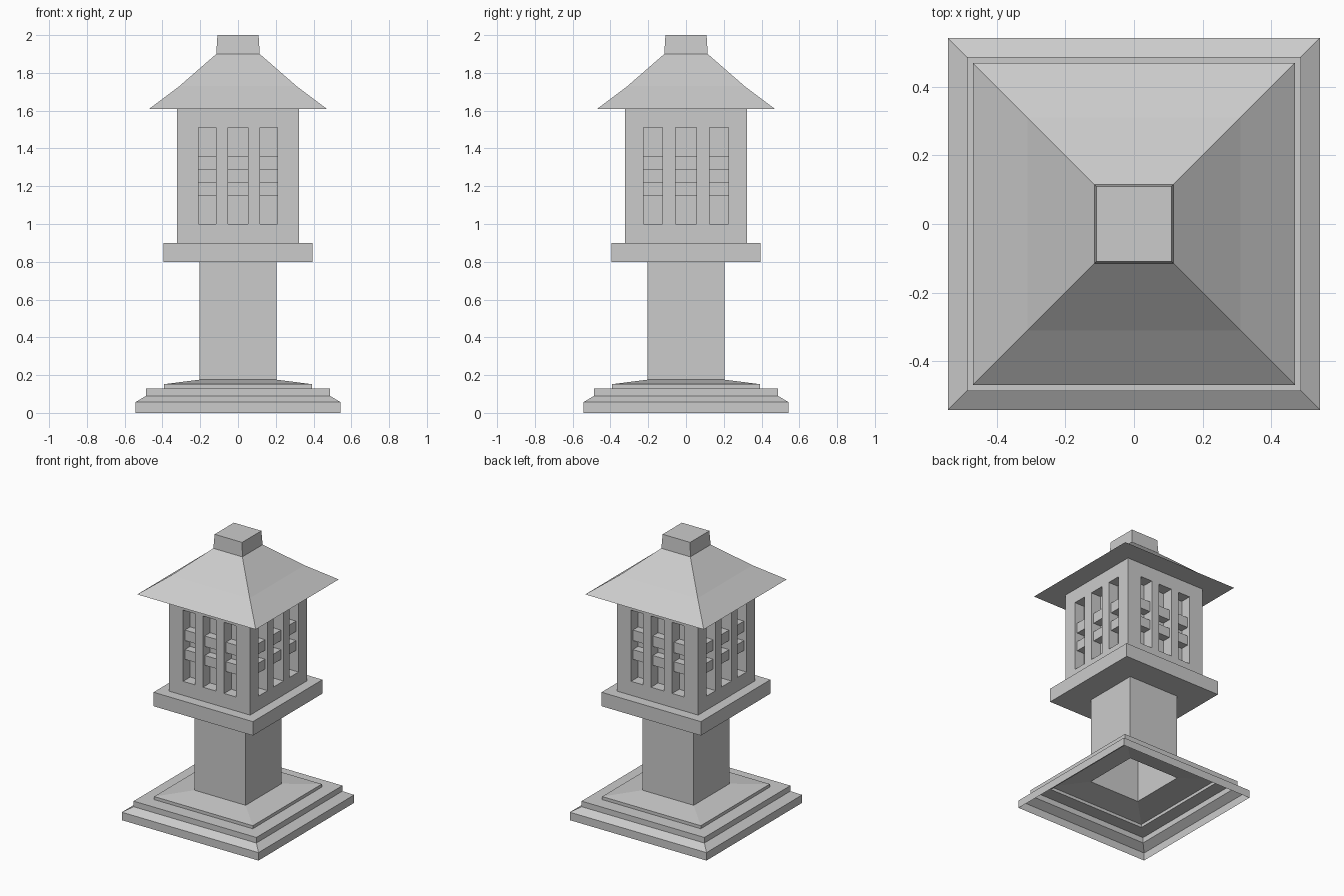
import bpy, bmesh
from math import pi
from mathutils import Matrix, Vector

if "Cube" in bpy.data.objects:
    bpy.data.objects.remove(bpy.data.objects["Cube"])


def finish(name, bm):
    bmesh.ops.remove_doubles(bm, verts=bm.verts, dist=1e-5)
    mesh = bpy.data.meshes.new(name)
    bm.to_mesh(mesh)
    bm.free()
    obj = bpy.data.objects.new(name, mesh)
    bpy.context.collection.objects.link(obj)
    return obj


def square_loft(name, profile, cap_bottom=True, cap_top=True):
    """Stack square rings given as (half width, height)."""
    bm = bmesh.new()
    rings = [[bm.verts.new((sx * h, sy * h, z))
              for sx, sy in ((-1, -1), (1, -1), (1, 1), (-1, 1))]
             for h, z in profile]
    for a, b in zip(rings, rings[1:]):
        for i in range(4):
            j = (i + 1) % 4
            bm.faces.new((a[i], a[j], b[j], b[i]))
    if cap_bottom:
        bm.faces.new(rings[0][::-1])
    if cap_top:
        bm.faces.new(rings[-1])
    return finish(name, bm)


def add_box(bm, lo, hi, rot):
    lo, hi = Vector(lo), Vector(hi)
    m = rot @ Matrix.Translation((lo + hi) / 2) @ Matrix.Diagonal((*(hi - lo), 1))
    bmesh.ops.create_cube(bm, size=1, matrix=m)


# Hollow stepped base flowing into the pillar, open underneath
square_loft("base_and_pillar",
            [(0.542, 0), (0.542, 0.057), (0.487, 0.09), (0.487, 0.13),
             (0.391, 0.13), (0.391, 0.152), (0.203, 0.176), (0.203, 0.8)],
            cap_bottom=False, cap_top=False)

# Platform under the lantern chamber
square_loft("platform", [(0.394, 0.8), (0.394, 0.9)])

# Roof with a slight flare, and its cap
square_loft("roof", [(0.47, 1.61), (0.31, 1.73), (0.115, 1.9)])
square_loft("roof_cap", [(0.115, 1.9), (0.109, 2.0)])

# Lantern chamber: four walls with recessed windows, plus lattice bars
HALF, Z0, Z1 = 0.322, 0.9, 1.61
W0, W1, DEPTH = 1.0, 1.51, 0.08
walls, uprights, rails = bmesh.new(), bmesh.new(), bmesh.new()
for side in range(4):
    rot = Matrix.Rotation(side * pi / 2, 4, 'Z')
    w = 0.21 if side % 2 == 0 else 0.225
    y, back = -HALF, -HALF + DEPTH

    def ring(h, yy, lo, hi):
        return [walls.verts.new(rot @ Vector(p)) for p in
                ((-h, yy, lo), (h, yy, lo), (h, yy, hi), (-h, yy, hi))]

    loops = [ring(HALF, y, Z0, Z1), ring(w, y, W0, W1), ring(w, back, W0, W1)]
    for a, b in zip(loops, loops[1:]):
        for i in range(4):
            j = (i + 1) % 4
            walls.faces.new((a[i], a[j], b[j], b[i]))
    walls.faces.new(loops[-1])
    # two uprights flush with the wall, two rails set slightly behind them
    for s in (-1, 1):
        c, half = s * w * 0.4, w * 0.152
        add_box(uprights, (c - half, y, W0), (c + half, back, W1), rot)
    for lo, hi in ((1.15, 1.22), (1.285, 1.36)):
        add_box(rails, (-w, y + 0.02, lo), (w, back, hi), rot)
finish("chamber_walls", walls)
finish("window_uprights", uprights)
finish("window_rails", rails)
